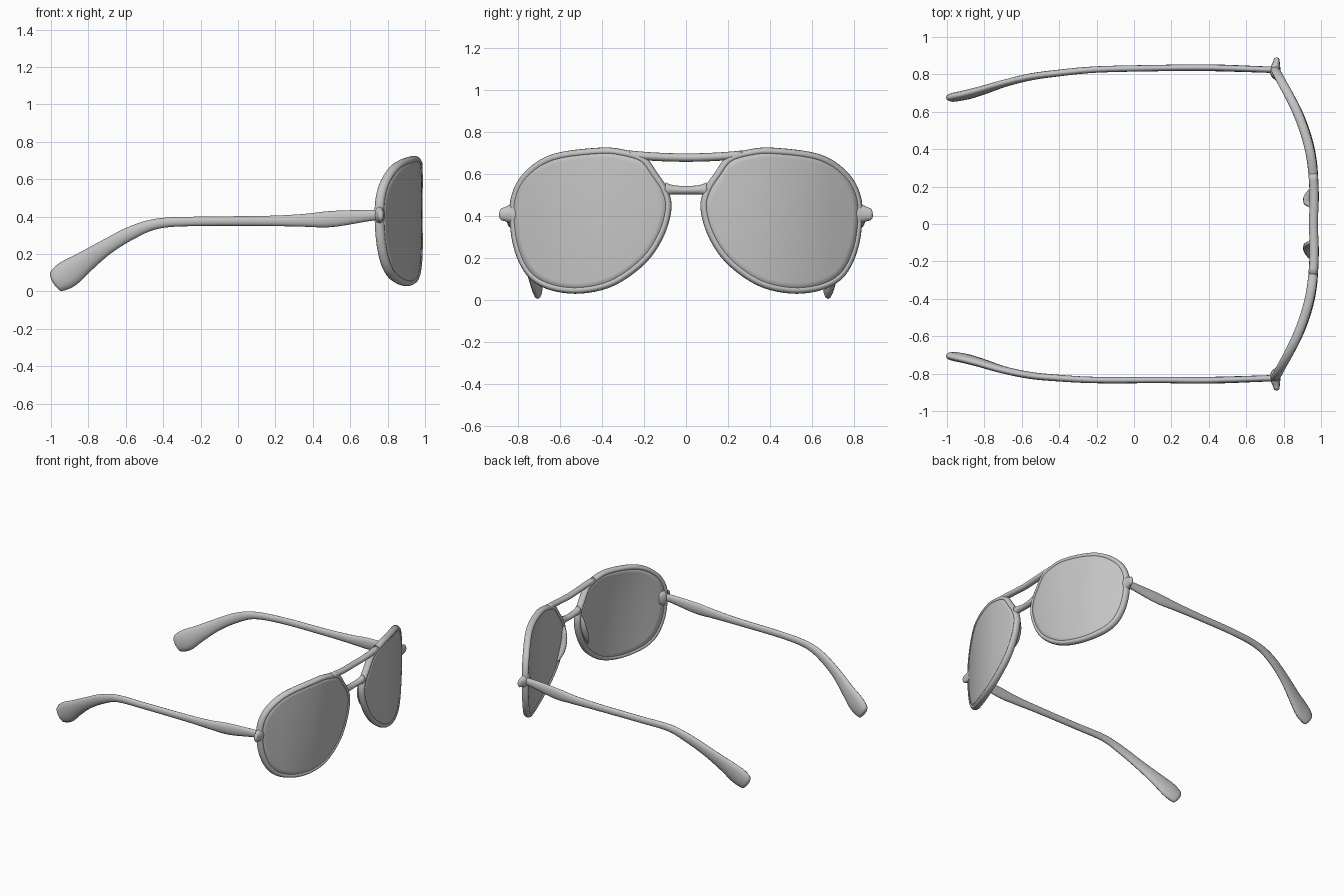
import bpy, bmesh, math
from mathutils import Vector

if "Cube" in bpy.data.objects:
    bpy.data.objects.remove(bpy.data.objects["Cube"])

grey = bpy.data.materials.new("plain grey")
grey.use_nodes = True
grey.diffuse_color = (0.56, 0.56, 0.56, 1)
grey.node_tree.nodes["Principled BSDF"].inputs["Base Color"].default_value = (0.56, 0.56, 0.56, 1)


def spline(pts, steps=6, closed=False):
    """Smooth curve through tuples of any length."""
    n, out = len(pts), []
    for i in range(n if closed else n - 1):
        pick = (lambda k: pts[k % n]) if closed else (lambda k: pts[min(max(k, 0), n - 1)])
        a, b, c, d = (pick(i + k) for k in (-1, 0, 1, 2))
        for s in range(steps):
            t = s / steps
            out.append(tuple(0.5 * (2*q + (r - p)*t + (2*p - 5*q + 4*r - u)*t*t
                                    + (3*q - p - 3*r + u)*t**3)
                             for p, q, r, u in zip(a, b, c, d)))
    return out if closed else out + [tuple(pts[-1])]


def finish(name, bm):
    bmesh.ops.recalc_face_normals(bm, faces=bm.faces)
    mesh = bpy.data.meshes.new(name)
    bm.to_mesh(mesh)
    bm.free()
    mesh.materials.append(grey)
    mesh.polygons.foreach_set("use_smooth", [True] * len(mesh.polygons))
    obj = bpy.data.objects.new(name, mesh)
    bpy.context.collection.objects.link(obj)
    return obj


def loft(name, rows, ref, closed=False, sides=12):
    """Tube through rows of (x, y, z, radius along ref, radius across)."""
    bm, rings, n = bmesh.new(), [], len(rows)
    for i, (x, y, z, ra, rb) in enumerate(rows):
        nxt = rows[(i + 1) % n] if closed else rows[min(i + 1, n - 1)]
        prv = rows[i - 1] if closed else rows[max(i - 1, 0)]
        tan = (Vector(nxt[:3]) - Vector(prv[:3])).normalized()
        side = (Vector(ref) - tan * tan.dot(Vector(ref))).normalized()
        up = tan.cross(side)
        rings.append([bm.verts.new(Vector((x, y, z)) + side * ra * math.cos(a) + up * rb * math.sin(a))
                      for a in (math.tau * k / sides for k in range(sides))])
    for i in range(n if closed else n - 1):
        p, q = rings[i], rings[(i + 1) % n]
        for k in range(sides):
            j = (k + 1) % sides
            bm.faces.new((p[k], p[j], q[j], q[k]))
    if not closed:
        bm.faces.new(rings[0])
        bm.faces.new(rings[-1])
    return finish(name, bm)


# Wrap of the front: depth x for a distance y from the middle
WRAP = spline([(0, .959), (.2, .962), (.4, .938), (.6, .872), (.8, .768), (.9, .715)])


def wrap(y):
    y = abs(y)
    for (a, xa), (b, xb) in zip(WRAP, WRAP[1:]):
        if y <= b:
            return xa + (xb - xa) * (y - a) / (b - a)
    return WRAP[-1][1]


# Aviator outline (y, z), pulled in by the rim radius
OUTLINE = spline([(.41, .722), (.64, .69), (.775, .6), (.835, .48), (.835, .33), (.805, .2),
                  (.745, .1), (.645, .045), (.5, .03), (.34, .07), (.19, .18), (.105, .31),
                  (.07, .44), (.09, .53), (.138, .605), (.195, .68), (.29, .712)], 5, True)
CY, CZ = .46, .39
EDGE = [(CY + (y - CY) * .957, CZ + (z - CZ) * .953) for y, z in OUTLINE]


def lens(name, s):
    bm, rings, levels = bmesh.new(), [], 10
    for k in range(1, levels + 1):
        f = k / levels
        ring = []
        for y, z in EDGE:
            py, pz = CY + (y - CY) * f, CZ + (z - CZ) * f
            ring.append(bm.verts.new((wrap(py) + .01 * (1 - f * f), s * py, pz)))
        rings.append(ring)
    mid = bm.verts.new((wrap(CY) + .01, s * CY, CZ))
    n = len(EDGE)
    for i in range(n):
        j = (i + 1) % n
        bm.faces.new((mid, rings[0][i], rings[0][j]))
        for p, q in zip(rings, rings[1:]):
            bm.faces.new((p[i], q[i], q[j], p[j]))
    obj = finish(name, bm)
    mod = obj.modifiers.new("thickness", 'SOLIDIFY')
    mod.thickness, mod.offset = .038, 0


for label, s, tip in (("left", 1, 0), ("right", -1, .03)):
    lens(label + "_lens", s)
    loft(label + "_rim", [(wrap(y), s * y, z, .025, .018) for y, z in EDGE], (1, 0, 0), True)

    # Temple arm: x, y, z, half width, half height
    arm = [(.76, .825, .405, .02, .025), (.7, .826, .406, .017, .03), (.5, .833, .387, .018, .043),
           (.35, .836, .38, .018, .034), (.15, .834, .377, .017, .027), (-.2, .826, .375, .017, .025),
           (-.42, .805, .364, .018, .027), (-.56, .785, .318, .019, .035),
           (-.7, .75, .24, .02, .042), (-.82, .712, .157, .023, .058), (-.9, .69, .1, .025, .073),
           (-.95, .68, .068, .025, .068), (-.978, .675, .053, .021, .054), (-.988, .673, .047, .008, .02)]
    loft(label + "_temple", spline([(x, s * (y + tip * min(1, max(0, -x * 1.4))), z, a, b)
                                    for x, y, z, a, b in arm], 5), (0, 1, 0))

    # Flared hinge lug tapering outward
    lug = [(.77, .775, .405, .015, .04), (.757, .805, .407, .028, .062), (.757, .835, .408, .026, .046),
           (.761, .862, .407, .019, .034), (.763, .882, .406, .014, .027), (.763, .89, .406, .006, .012)]
    loft(label + "_hinge", spline([(x, s * y, z, a, b) for x, y, z, a, b in lug], 4), (1, 0, 0))

    # Slight swelling behind the inner rim
    pad = [(.94, .1, .49, .006, .006), (.934, .107, .45, .018, .014), (.927, .118, .39, .022, .017),
           (.927, .145, .32, .02, .016), (.938, .18, .26, .006, .006)]
    loft(label + "_nose_rest", spline([(x, s * y, z, a, b) for x, y, z, a, b in pad], 4), (1, 0, 0))


def crossbar(name, half, profile):
    """Bar across the nose following the wrap; profile gives z and radius."""
    rows = []
    for i in range(17):
        t = i / 8 - 1
        z, r = profile(t)
        rows.append((wrap(t * half), t * half, z, .024, r))
    loft(name, rows, (1, 0, 0))


crossbar("top_bar", .27, lambda t: (.677 + .014 * t * t, .02))
crossbar("bridge", .1, lambda t: (.522 + .004 * t * t, .02 + .014 * t ** 4))
